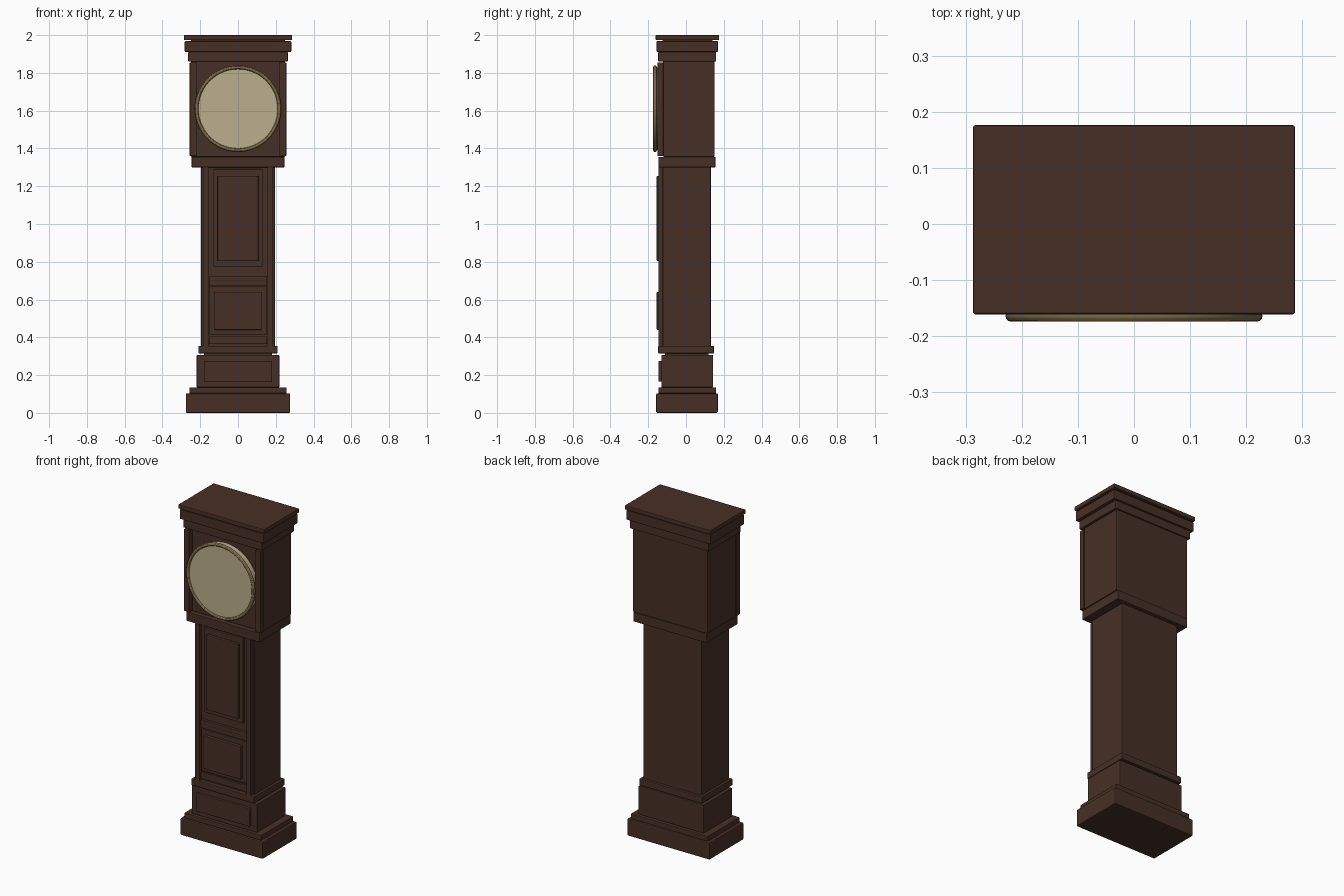
import bpy
import math

cube = bpy.data.objects.get("Cube")
if cube:
    bpy.data.objects.remove(cube, do_unlink=True)


def material(name, rgb):
    mat = bpy.data.materials.new(name)
    mat.use_nodes = True
    color = (*rgb, 1)
    mat.diffuse_color = color
    mat.node_tree.nodes["Principled BSDF"].inputs["Base Color"].default_value = color
    return mat


WOOD = material("dark walnut", (0.062, 0.029, 0.019))
BRASS = material("aged brass", (0.21, 0.15, 0.06))
IVORY = material("ivory dial", (0.50, 0.43, 0.27))


def box(name, x, y, z, bevel=0.004):
    """Bevelled wooden board spanning the given (min, max) ranges."""
    spans = (x, y, z)
    bpy.ops.mesh.primitive_cube_add(size=1, location=[(a + b) / 2 for a, b in spans])
    ob = bpy.context.object
    ob.name = name
    ob.scale = [b - a for a, b in spans]
    bpy.ops.object.transform_apply(location=False, rotation=False, scale=True)
    ob.data.materials.append(WOOD)
    if bevel:
        mod = ob.modifiers.new("soft edges", 'BEVEL')
        mod.width = bevel
        mod.segments = 2
    return ob


def centred(name, half, y, z, bevel=0.004):
    return box(name, (-half, half), y, z, bevel)


def pair(name, inner, outer, y, z):
    for side, s in (("left", 1), ("right", -1)):
        box(f"{side}_{name}", sorted((s * inner, s * outer)), y, z, 0.003)


# Stepped base
centred("plinth", 0.276, (-0.158, 0.169), (0, 0.103), 0.006)
centred("plinth_moulding", 0.258, (-0.146, 0.160), (0.103, 0.135))
centred("base_box", 0.219, (-0.131, 0.143), (0.135, 0.307))
centred("base_panel", 0.18, (-0.146, -0.125), (0.165, 0.275))
centred("base_joint", 0.18, (-0.11, 0.12), (0.30, 0.32), 0)
centred("waist_moulding", 0.21, (-0.147, 0.148), (0.315, 0.355))

# Trunk with corner strips
centred("trunk", 0.195, (-0.124, 0.132), (0.35, 1.305))
pair("trunk_strip", 0.156, 0.186, (-0.146, -0.12), (0.35, 1.302))

# Door and lower panel, each a thin frame with a raised field
centred("door", 0.131, (-0.138, -0.12), (0.775, 1.29), 0.003)
centred("door_field", 0.108, (-0.155, -0.13), (0.803, 1.255))
centred("middle_rail", 0.154, (-0.134, -0.12), (0.672, 0.725), 0.003)
centred("middle_rail_bead", 0.154, (-0.14, -0.12), (0.70, 0.725), 0.003)
centred("lower_panel", 0.152, (-0.135, -0.12), (0.415, 0.67), 0.003)
centred("lower_panel_field", 0.125, (-0.155, -0.13), (0.44, 0.64))
centred("bottom_rail", 0.154, (-0.134, -0.12), (0.365, 0.405), 0.003)

# Hood with front pilasters
centred("hood_moulding", 0.246, (-0.146, 0.156), (1.30, 1.356))
centred("hood", 0.25, (-0.121, 0.152), (1.356, 1.862))
pair("hood_pilaster", 0.22, 0.256, (-0.152, -0.12), (1.36, 1.855))

# Stepped cornice
centred("cornice_lower", 0.264, (-0.147, 0.160), (1.86, 1.911))
centred("cornice_upper", 0.282, (-0.156, 0.169), (1.911, 1.968))
centred("cornice_joint", 0.25, (-0.125, 0.14), (1.96, 1.98), 0)
centred("top_board", 0.287, (-0.161, 0.176), (1.974, 2.0))

# Round dial and its brass rim
facing = (math.pi / 2, 0, 0)
bpy.ops.mesh.primitive_cylinder_add(vertices=64, radius=0.219, depth=0.049,
                                    location=(0, -0.1415, 1.61), rotation=facing)
dial = bpy.context.object
dial.name = "dial"
dial.data.materials.append(IVORY)
bpy.ops.object.shade_smooth_by_angle()

bpy.ops.mesh.primitive_torus_add(major_segments=64, minor_segments=12, major_radius=0.219,
                                 minor_radius=0.01, location=(0, -0.164, 1.61), rotation=facing)
rim = bpy.context.object
rim.name = "dial_rim"
rim.data.materials.append(BRASS)
bpy.ops.object.shade_smooth_by_angle()
